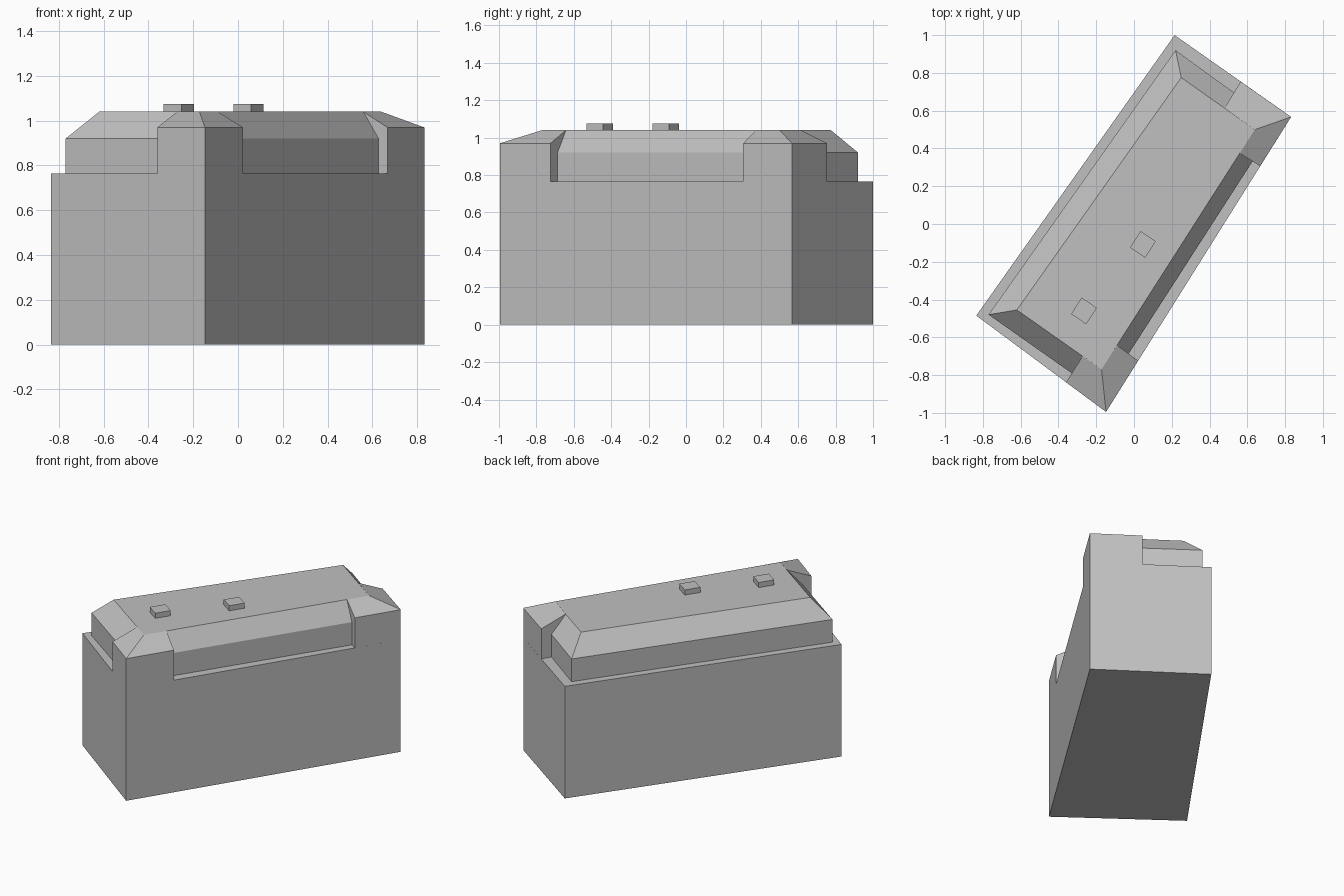
import bpy
import bmesh
from mathutils import Vector

cube = bpy.data.objects.get("Cube")
if cube:
    bpy.data.objects.remove(cube, do_unlink=True)

GREY = (0.53, 0.53, 0.53, 1.0)
grey = bpy.data.materials.new("plain_grey")
grey.use_nodes = True
grey.diffuse_color = GREY
grey.node_tree.nodes["Principled BSDF"].inputs["Base Color"].default_value = GREY

LEDGE, EAVE, RIM, ROOF = 0.765, 0.92, 0.97, 1.04


def at(points, z):
    """Lift plan points to one height."""
    return [(x, y, z) for x, y in points]


def loft(name, rings, caps=None):
    """Join rings of equal length with walls, then close bottom and top."""
    bm = bmesh.new()
    rows = [[bm.verts.new(p) for p in ring] for ring in rings]
    n = len(rows[0])
    for low, high in zip(rows, rows[1:]):
        for i in range(n):
            j = (i + 1) % n
            bm.faces.new((low[i], low[j], high[j], high[i]))
    bm.faces.new(rows[0][::-1])
    for cap in caps or [range(n)]:
        bm.faces.new([rows[-1][i] for i in cap])
    bmesh.ops.recalc_face_normals(bm, faces=bm.faces)
    mesh = bpy.data.meshes.new(name)
    bm.to_mesh(mesh)
    bm.free()
    mesh.materials.append(grey)
    obj = bpy.data.objects.new(name, mesh)
    bpy.context.collection.objects.link(obj)
    return obj


# Plan outlines, counter-clockwise from the west corner
outer = [(-0.835, -0.485), (-0.148, -0.995), (0.832, 0.567), (0.215, 1.0)]
eave = [(-0.77, -0.48), (-0.168, -0.904), (0.756, 0.531), (0.22, 0.92)]
roof = [(-0.62, -0.455), (-0.172, -0.77), (0.64, 0.50), (0.25, 0.775)]

# Main body and set-back top storey with sloping roof edges
loft("main_body", [at(outer, 0), at(outer, LEDGE)])
loft("upper_storey", [at(eave, LEDGE), at(eave, EAVE), at(roof, ROOF)])


# Corner blocks rising flush with the outer walls
def corner_block(name, corner, start, end, start_in, end_in, peak):
    rim = [start, corner, end]
    inner = [end_in, peak, start_in]
    loft(name, [at(rim + inner, LEDGE), at(rim, RIM) + at(inner, ROOF)],
         caps=[(0, 1, 4, 5), (1, 2, 3, 4)])


corner_block("front_corner_block", outer[1], (-0.36, -0.838), (0.022, -0.724),
             (-0.272, -0.70), (-0.09, -0.642), roof[1])
corner_block("back_corner_block", outer[2], (0.668, 0.306), (0.565, 0.754),
             (0.56, 0.375), (0.48, 0.615), roof[2])

# Rooftop vents, aligned with the building
along, across = Vector((0.028, 0.0435)), Vector((0.04, -0.0275))
for name, x, y in (("front_vent", -0.265, -0.46), ("middle_vent", 0.047, -0.108)):
    c = Vector((x, y))
    plan = [c - along - across, c - along + across,
            c + along + across, c + along - across]
    loft(name, [at(plan, ROOF - 0.005), at(plan, 1.075)])
